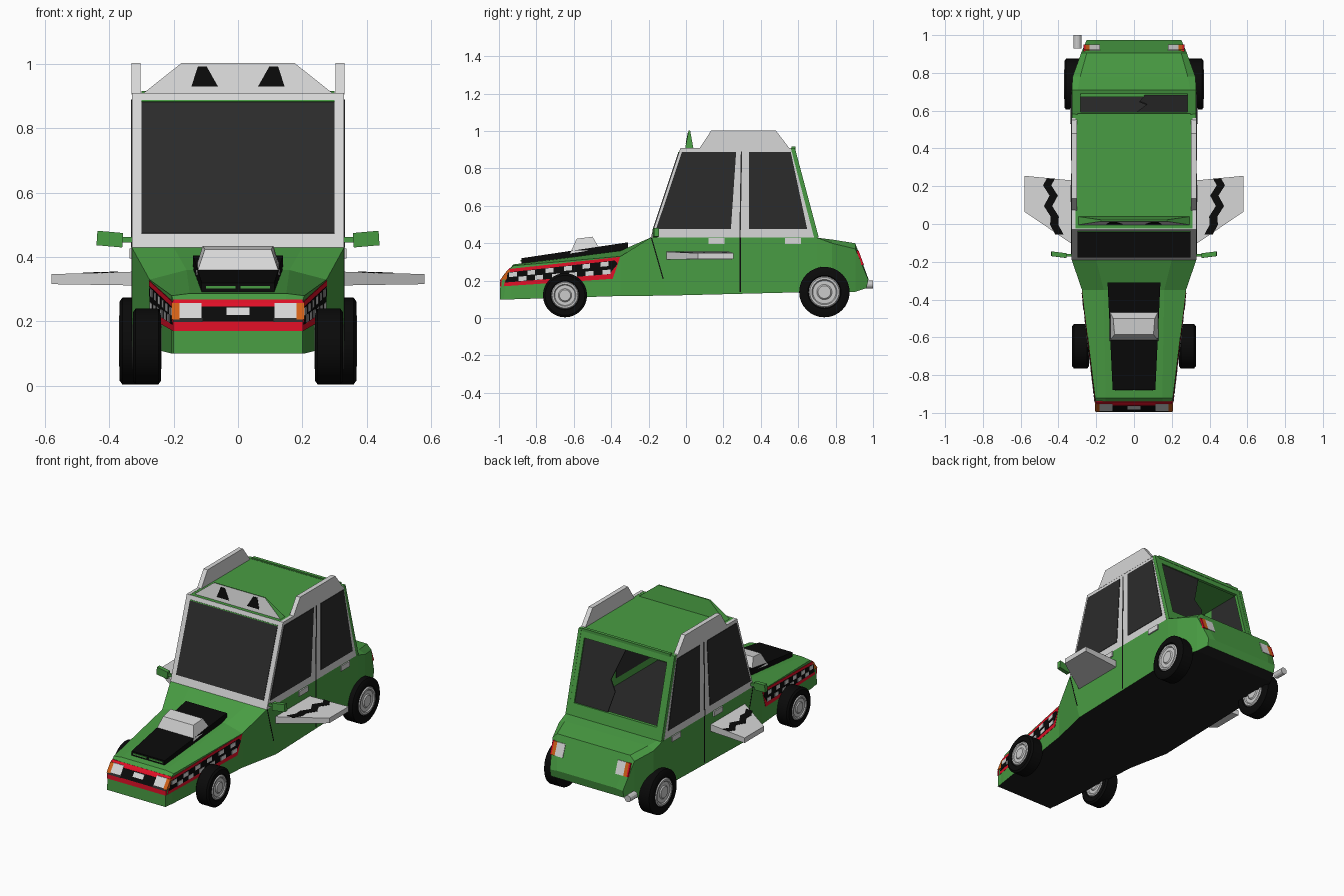
import bpy, bmesh, math
from mathutils import Vector

cube = bpy.data.objects.get("Cube")
if cube:
    bpy.data.objects.remove(cube)


def material(name, r, g, b):
    m = bpy.data.materials.new(name)
    m.use_nodes = True
    m.diffuse_color = (r, g, b, 1)
    m.node_tree.nodes["Principled BSDF"].inputs["Base Color"].default_value = (r, g, b, 1)
    return m


GREEN = material("green paint", .066, .335, .056)
WHITE = material("pale grey", .68, .68, .68)
BLACK = material("black", .003, .003, .003)
UNDER = material("underside black", .012, .012, .012)
GLASS = material("dark glass", .024, .024, .024)
RED = material("red", .75, .005, .02)
ORANGE = material("orange", .65, .12, .008)
METAL = material("wheel metal", .6, .6, .6)


def loft(name, rings, mats, rule=None, closed=False):
    """Skin a list of equal point rings, with end caps unless closed."""
    bm = bmesh.new()
    vs = [[bm.verts.new(p) for p in ring] for ring in rings]
    n = len(rings[0])
    for a, b in zip(vs, vs[1:] + (vs[:1] if closed else [])):
        for i in range(n):
            j = (i + 1) % n
            bm.faces.new((a[i], a[j], b[j], b[i]))
    if not closed:
        bm.faces.new(vs[0])
        bm.faces.new(vs[-1])
    bmesh.ops.recalc_face_normals(bm, faces=bm.faces)
    bm.normal_update()
    if rule:
        for f in bm.faces:
            f.material_index = rule(f.calc_center_median(), f.normal)
    me = bpy.data.meshes.new(name)
    bm.to_mesh(me)
    bm.free()
    ob = bpy.data.objects.new(name, me)
    bpy.context.collection.objects.link(ob)
    for m in mats:
        me.materials.append(m)
    return ob


def prism(name, pts, vec, mat, rule=None):
    mats = mat if isinstance(mat, list) else [mat]
    return loft(name, [pts, [Vector(p) + Vector(vec) for p in pts]], mats, rule)


def box(name, x0, x1, y0, y1, z0, z1, mat):
    prism(name, [(x0, y0, z0), (x1, y0, z0), (x1, y1, z0), (x0, y1, z0)], (0, 0, z1 - z0), mat)


def lathe(name, half_profile, half, r, centre, mat, steps=32):
    """Revolve a mirrored profile of (x, radius) fractions about an axis along x."""
    profile = [(-a, b) for a, b in half_profile] + half_profile[::-1]
    turns = [math.tau * i / steps for i in range(steps)]
    ob = loft(name, [[Vector(centre) + Vector((half * x, r * k * math.cos(t), r * k * math.sin(t)))
                      for t in turns] for x, k in profile], [mat])
    bpy.ops.object.select_all(action='DESELECT')
    ob.select_set(True)
    bpy.context.view_layer.objects.active = ob
    bpy.ops.object.shade_smooth_by_angle(angle=math.radians(35))


# Body: y, lower edge y, half width, bottom, shoulder height, inner half width, top height
SECTIONS = [(-.992, -.995, .2, .1, .2, .15, .2), (-.95, -.975, .2, .1, .258, .15, .258),
            (-.922, -.94, .206, .1, .28, .15, .287), (-.35, -.35, .275, .118, .33, .16, .36),
            (-.19, -.1, .33, .12, .43, .2, .43), (.7, .7, .33, .14, .43, .3, .43),
            (.78, .78, .325, .14, .4, .285, .42), (.905, .905, .28, .14, .37, .25, .4),
            (.975, .965, .25, .16, .205, .2, .21)]
rings = [[(w, yb, b), (w, y, e), (i, y, t), (-i, y, t), (-w, y, e), (-w, yb, b)]
         for y, yb, w, b, e, i, t in SECTIONS]
loft("body", rings, [GREEN, UNDER, GLASS],
     lambda c, n: 1 if n.z < -.5 else 2 if n.z > .9 and -.15 < c.y < .65 else 0)

for s, side in ((1, "left"), (-1, "right")):
    # Cabin side with windows, roof rail, handles and door seams
    def flat(name, yz, x, depth, mat, rule=None):
        prism(side + "_" + name, [(s * x, y, z) for y, z in yz], (-s * depth, 0, 0), mat, rule)

    flat("door_frame", [(-.19, .43), (-.03, .91), (.56, .91), (.685, .43)], .33, .02,
         [WHITE, GREEN], lambda c, n: 1 if abs(c.x) < .313 else 0)
    flat("rear_pillar", [(.685, .43), (.56, .91), (.582, .91), (.71, .43)], .329, .02, GREEN)
    flat("front_window", [(-.16, .475), (-.022, .888), (.268, .888), (.24, .475)], .333, .026, GLASS)
    flat("rear_window", [(.337, .475), (.337, .888), (.56, .888), (.648, .475)], .333, .026, GLASS)
    flat("window_seam", [(.285, .43), (.292, .43), (.3, .89), (.293, .89)], .332, .004, GLASS)
    flat("door_seam", [(.285, .14), (.295, .14), (.295, .43), (.285, .43)], .331, .004, BLACK)
    flat("fender_seam", [(-.125, .21), (-.119, .21), (-.182, .43), (-.188, .43)], .331, .003, BLACK)
    flat("roof_rail", [(.07, .905), (.135, 1.003), (.48, 1.003), (.555, .905)], .331, .028, WHITE)
    for label, y in (("front", .12), ("rear", .53)):
        flat(label + "_handle", [(y, .395), (y + .085, .395), (y + .085, .427), (y, .427)],
             .338, .012, WHITE)

    # Side wing with painted crack
    loft(side + "_wing", [[(s * .32, -.112, z), (s * .58, .065, tip), (s * .58, .255, tip), (s * .32, .23, z)]
                          for z, tip in ((.312, .316), (.355, .347))], [WHITE])
    crack = [(.44, .24), (.46, .205), (.425, .15), (.455, .095), (.42, .04), (.422, -.005), (.395, -.055)]
    for (xa, ya), (xb, yb) in zip(crack, crack[1:]):
        prism(side + "_wing_crack", [(s * x, y, .357 - (x - .32) * .031) for x, y in
                                     ((xa - .022, ya), (xa + .022, ya), (xb + .022, yb), (xb - .022, yb))],
              (0, 0, -.004), BLACK)

    # Door mirror
    prism(side + "_mirror", [(s * .36, -.18, .43), (s * .44, -.17, .437), (s * .437, -.17, .482),
                             (s * .357, -.18, .475)], (0, .025, 0), GREEN)
    box(side + "_mirror_stalk", s * .32, s * .37, -.172, -.158, .445, .462, GREEN)

    # Painted grin on the front fender
    def grin(name, yz, lift, mat):
        pts = [(s * (.2 + (y + .975) * .12 + lift), y, z) for y, z in yz]
        prism(side + "_" + name, pts, (-s * (lift + .001), 0, 0), mat)

    grin("grin_lips", [(-.95, .262), (-.352, .327), (-.392, .21), (-.975, .17)], .002, RED)
    grin("grin_mouth", [(-.952, .244), (-.38, .308), (-.365, .29), (-.41, .235), (-.968, .19)], .004, BLACK)
    for i in range(6):
        for row, y, z in (("upper", -.925 + .098 * i, .232 + .011 * i),
                          ("lower", -.875 + .09 * i, .21 + .007 * i)):
            grin(row + "_tooth", [(y - .021, z - .013), (y + .021, z - .009),
                                  (y + .021, z + .015), (y - .021, z + .011)], .006, WHITE)

    # Wheels
    for label, x, y, r, half in (("front", .283, -.647, .118, .044), ("rear", .322, .74, .135, .047)):
        centre = (s * x, y, r + .004)
        lathe(f"{side}_{label}_tyre", [(.8, .6), (1, .66), (1, .9), (.8, 1)], half, r, centre, BLACK)
        lathe(f"{side}_{label}_rim", [(1.03, .1), (1.03, .25), (.9, .3), (.9, .46), (1.03, .5),
                                      (1.03, .58), (.85, .63)], half, r, centre, METAL)

    # Tail lights on the sloping rear
    for name, x0, x1, mat in (("reverse_light", .18, .235, WHITE), ("tail_light", .235, .257, ORANGE),
                              ("brake_light", .257, .267, RED)):
        prism(side + "_" + name, [(s * x0, .951, .285), (s * x1, .951, .285), (s * x1, .923, .36),
                                  (s * x0, .923, .36)], (0, -.035, 0), mat)

# Windscreen
slope = Vector((0, .02, -.007))


def screen(w, t0, t1, lift):
    lo, hi = Vector((0, -.19, .43)), Vector((0, -.03, .91))
    a, b = lo.lerp(hi, t0), lo.lerp(hi, t1)
    return [p + Vector((x, 0, 0)) - slope * lift for p, x in ((a, -w), (a, w), (b, w), (b, -w))]


prism("windscreen_frame", screen(.33, 0, 1, 0), slope, [WHITE, GREEN], lambda c, n: 1 if n.y > .5 else 0)
prism("windscreen_glass", screen(.3, .09, .943, .15), slope * 1.3, GLASS)
prism("windscreen_top_trim", screen(.3, .941, .951, .2), slope * .2, GREEN)

# Roof, rear lip and rear window frame, with glass left in one half
box("roof", -.311, .311, -.025, .575, .885, .909, GREEN)
box("roof_lip", -.3, .3, .565, .585, .9, .917, GREEN)


def rear(x, z, back):
    return (x, .58 + (.91 - z) * .271 - back, z)


corners = []
for sx, zo, zi in ((-1, .43, .5), (1, .43, .5), (1, .91, .865), (-1, .91, .865)):
    corners.append([rear(sx * w, z, back) for w, z, back in
                    ((.329, zo, 0), (.283, zi, 0), (.283, zi, .02), (.329, zo, .02))])
loft("rear_window_frame", corners, [GREEN], closed=True)
prism("broken_rear_glass", [rear(x, z, .008) for x, z in
                            ((.29, .49), (.06, .49), (.03, .62), (.07, .68), (.0, .87), (.29, .87))],
      (0, -.006, 0), GLASS)

# Roof fin with eyes
loft("roof_fin", [[(-w, y0, z), (w, y0, z), (w, y1, z), (-w, y1, z)] for w, y0, y1, z in
                  ((.3, -.005, .04, .905), (.175, .014, .022, 1.004))],
     [GREEN, WHITE], lambda c, n: 1 if n.y < -.5 else 0)
for s in (1, -1):
    prism("eye", [(s * x, -.007 + (z - .905) * .192, z) for x, z in
                  ((.062, .93), (.145, .93), (.125, .992), (.097, .992))], (0, .005, 0), BLACK)

# Bonnet panel, vents and scoop
loft("bonnet_panel", [[(-w, y, a), (w, y, a), (w, y, b), (-w, y, b)]
                      for y, w, a, b in ((-.88, .113, .27, .32), (-.31, .14, .33, .405))], [BLACK])
for s in (1, -1):
    box("bonnet_vent", s * .008, s * .1, -.884, -.878, .302, .311, GREEN)
loft("bonnet_scoop", [[(-.13, -.62, .345), (.13, -.62, .345), (.13, -.462, .37), (-.13, -.462, .37)],
                      [(-.103, -.585, .424), (.103, -.585, .424), (.11, -.5, .435), (-.11, -.5, .435)]], [WHITE])

# Nose: lips, grille, lamps and plate following the front profile
NOSE = [(.1, -.995), (.2, -.992), (.258, -.95), (.287, -.922)]


def nose(name, x0, x1, z0, z1, lift, mat, depth=.008):
    def front(z):
        for (za, ya), (zb, yb) in zip(NOSE, NOSE[1:]):
            if z <= zb:
                return ya + (yb - ya) * (z - za) / (zb - za) - lift
    prism(name, [(x, front(z), z) for x, z in ((x0, z0), (x1, z0), (x1, z1), (x0, z1))], (0, depth, 0), mat)


for z0, z1 in ((.17, .2), (.2, .258), (.258, .268)):
    nose("front_lips", -.202, .202, z0, z1, .001, RED)
nose("grille", -.113, .113, .2, .246, .003, BLACK)
nose("front_plate", -.035, .035, .22, .244, .005, WHITE)
for s in (1, -1):
    nose("headlight", s * .113, s * .182, .21, .257, .004, WHITE)
    nose("headlight_trim", s * .11, s * .2, .198, .21, .004, GLASS)
    nose("indicator", s * .182, s * .206, .206, .257, .004, ORANGE, .03)

# Exhaust pipe
loft("exhaust_pipe", [[(-.3 + .021 * math.cos(math.tau * i / 12), y, .18 + .021 * math.sin(math.tau * i / 12))
                       for i in range(12)] for y in (.93, 1)], [METAL])
